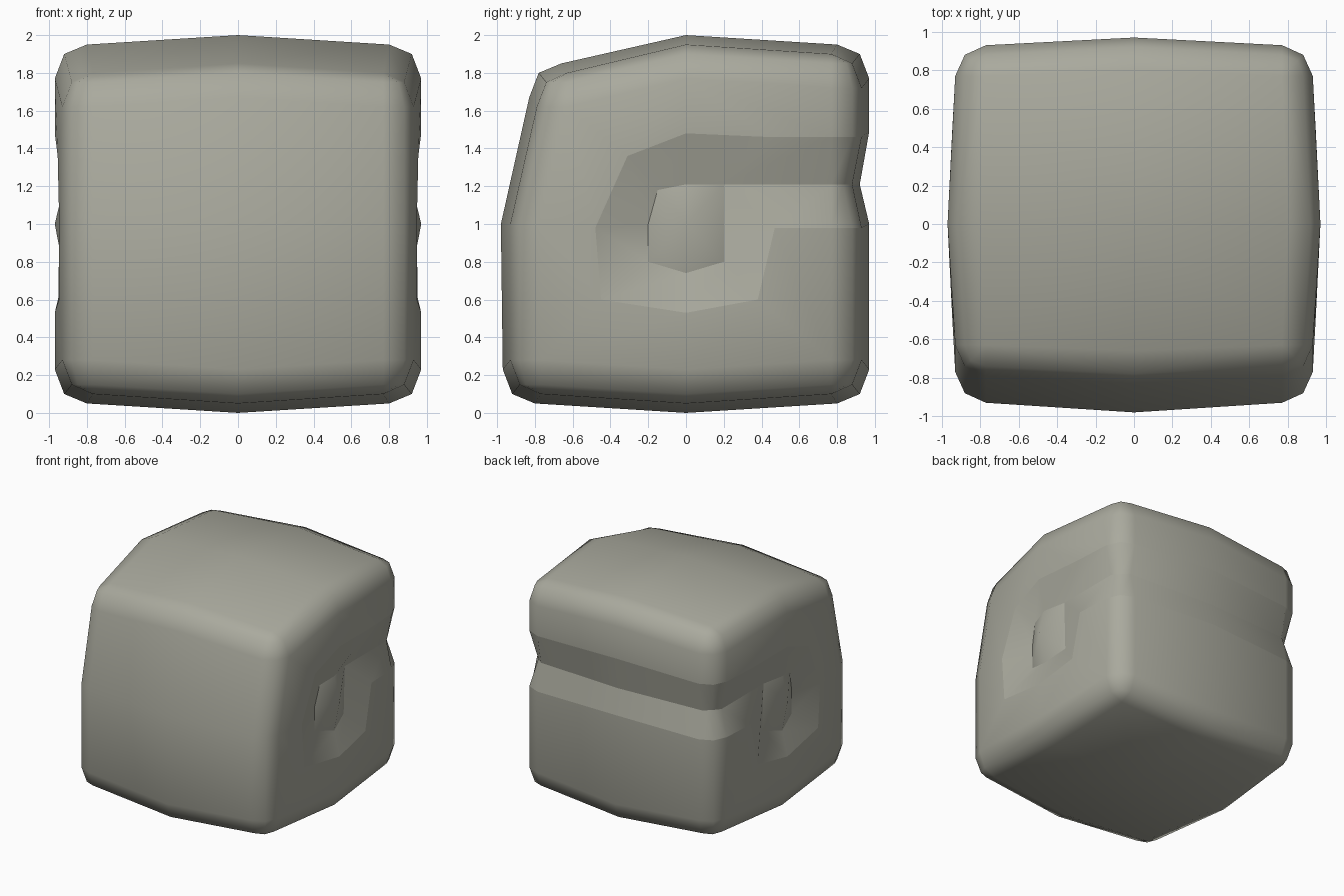
import bpy, bmesh

if "Cube" in bpy.data.objects:
    bpy.data.objects.remove(bpy.data.objects["Cube"])

bm = bmesh.new()
cache = {}


def vert(x, y, z):
    key = (round(x, 4) + 0.0, round(y, 4) + 0.0, round(z, 4) + 0.0)
    if key not in cache:
        cache[key] = bm.verts.new(key)
    return cache[key]


def face(*vs):
    # skip collapsed corners and repeats
    u = list(dict.fromkeys(vs))
    if len(u) > 2 and not bm.faces.get(u):
        bm.faces.new(u).smooth = True


def strip(r1, r2, cols):
    for i in cols:
        face(r1[i], r1[i + 1], r2[i + 1], r2[i])


def ring(s, m, a, b, c, z, corner_dz=0.0, front_shift=(0, 0)):
    """Half outline from front centre to back centre, bulging at the middles."""
    pts = [(0, -m), (c, -a), (b, -b), (a, -c), (m, 0), (a, c), (b, b), (c, a), (0, m)]
    out = []
    for i, (x, y) in enumerate(pts):
        dy, dz = front_shift if i < 4 else (0, 0)
        out.append(vert(s * x, y + dy, z + (0 if i % 4 == 0 else corner_dz) + dz))
    return out


def free_ring(s, m, a, b, c, z, cols, mid_z=None):
    """Wall row limited to some columns: keeps only the vertices in use."""
    pts = {0: (0, -m), 1: (c, -a), 2: (b, -b), 3: (a, -c),
           5: (a, c), 6: (b, b), 7: (c, a), 8: (0, m)}
    return {i: vert(s * pts[i][0], pts[i][1], mid_z if (i == 8 and mid_z) else z) for i in cols}


WALL, EDGE, CAP = (0.97, 0.93, 0.88, 0.77), (0.92, 0.88, 0.85, 0.77), (0.80, 0.77, 0.77, 0.77)
LEVELS = ((WALL, 0.23), (EDGE, 0.10), (CAP, 0.05))
LEAN = (0.14, -0.10)          # sloped upper front

# side groove: rim (y, z), and floor (y, z, x)
RIM = [(0.45, 1.46), (0, 1.48), (-0.31, 1.36), (-0.48, 0.98), (-0.45, 0.60),
       (0, 0.53), (0.38, 0.60), (0.47, 0.98)]
FLOOR = [(0.20, 1.21, 0.88), (0, 1.21, 0.92), (-0.15, 1.18, 0.885), (-0.20, 1.0, 0.87),
         (-0.20, 0.80, 0.87), (0, 0.74, 0.92), (0.20, 0.80, 0.87)]

sharp = []
for s in (1, -1):
    # rounded bottom and top
    bot = [ring(s, *p, z, 0.05) for p, z in LEVELS]
    top = [ring(s, *p, 2 - z, -0.05, LEAN) for p, z in LEVELS]
    for rows, zc in ((bot, 0), (top, 2)):
        strip(rows[0], rows[1], range(8))
        strip(rows[1], rows[2], range(8))
        c, mid = rows[2], vert(0, 0, zc)
        face(mid, c[0], c[1], c[4])
        face(mid, c[4], c[5], c[8])
    b, t = bot[0], top[0]

    # front wall
    fm = free_ring(s, 0.98, 0.93, 0.88, 0.77, 1.0, range(4))
    strip(b, fm, range(3))
    strip(fm, t, range(3))

    # back wall with V groove
    g0 = free_ring(s, *WALL, 0.98, range(5, 9), 1.0)
    g1 = free_ring(s, 0.92, 0.88, 0.83, 0.77, 1.21, range(5, 9))
    g2 = free_ring(s, *WALL, 1.46, range(5, 9), 1.49)
    for lo, hi in ((b, g0), (g0, g1), (g1, g2), (g2, t)):
        strip(lo, hi, range(5, 8))

    # side wall: hooked groove around a low boss
    O = [g2[5]] + [vert(s * (0.97 - 0.05 * abs(y)), y, z) for y, z in RIM] + [g0[5]]
    I = [g1[5]] + [vert(s * x, y, z) for y, z, x in FLOOR]
    peak = vert(s * 0.97, 0, 1.0)
    strip(O, I, range(7))
    face(O[7], O[8], I[1], I[7])
    face(O[8], O[9], I[0], I[1])
    loop = I[1:] + [I[1]]
    for p, q in zip(loop, loop[1:]):
        face(peak, p, q)
    face(t[5], O[0], O[1], O[2], t[4])
    face(t[4], O[2], O[3], t[3])
    face(t[3], O[3], O[4], fm[3])
    face(fm[3], O[4], O[5], b[3])
    face(b[3], O[5], O[6], b[4])
    face(b[4], O[6], O[7], b[5])
    face(b[5], O[7], O[8], O[9])

    sharp += [O, I, loop] + [[g[i] for i in range(5, 9)] for g in (g0, g1, g2)]

# crisp groove creases
for line in sharp:
    for p, q in zip(line, line[1:]):
        e = bm.edges.get((p, q))
        if e:
            e.smooth = False

bmesh.ops.recalc_face_normals(bm, faces=bm.faces[:])
me = bpy.data.meshes.new("grooved_block")
bm.to_mesh(me)
bm.free()
mat = bpy.data.materials.new("warm grey")
mat.diffuse_color = (0.40, 0.40, 0.34, 1)
mat.use_nodes = True
mat.node_tree.nodes["Principled BSDF"].inputs["Base Color"].default_value = mat.diffuse_color
me.materials.append(mat)
obj = bpy.data.objects.new("grooved_block", me)
bpy.context.collection.objects.link(obj)
